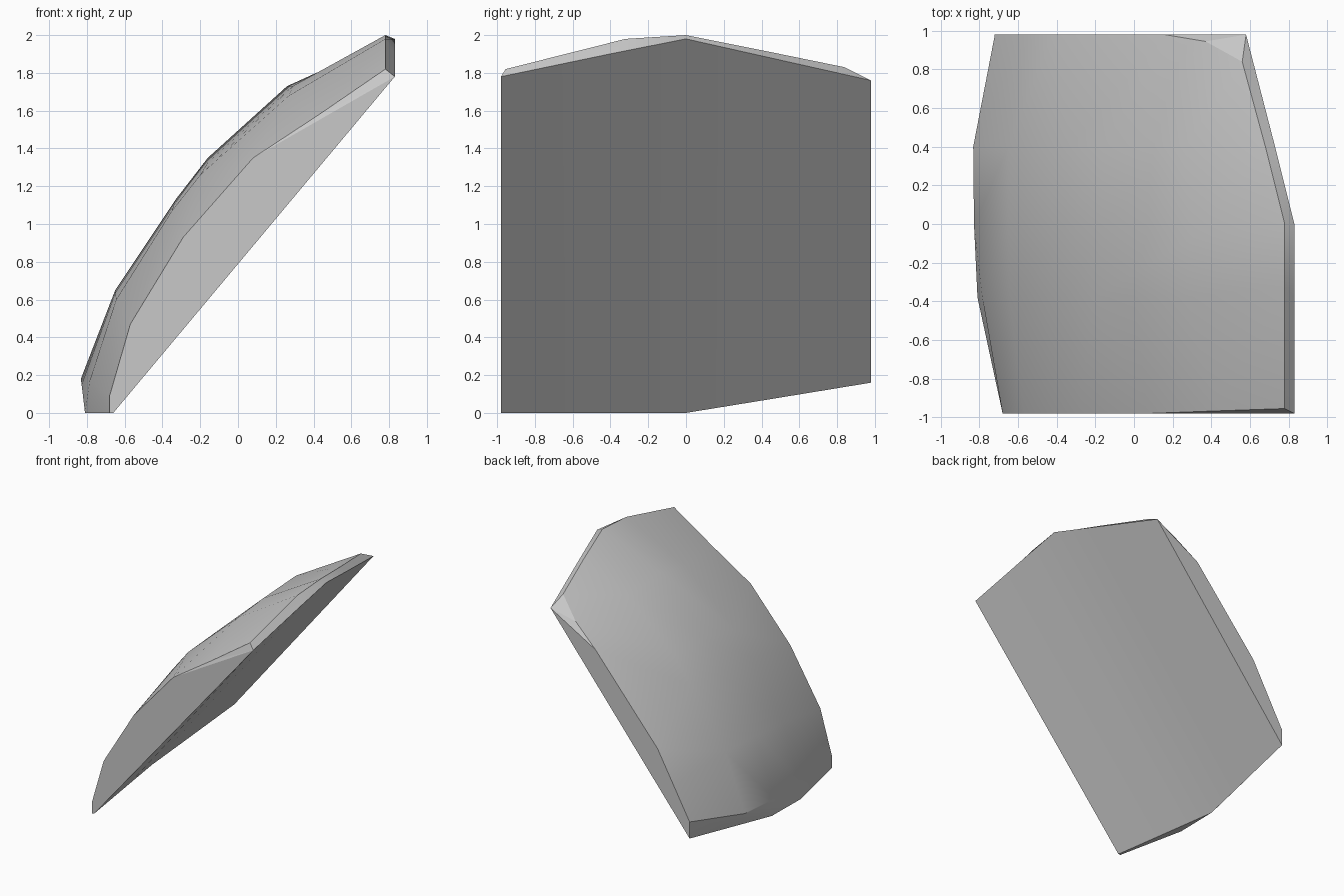
import bpy
import bmesh

cube = bpy.data.objects.get("Cube")
if cube:
    bpy.data.objects.remove(cube, do_unlink=True)

# Plain grey material
grey = bpy.data.materials.new("plain_grey")
grey.use_nodes = True
colour = (0.58, 0.58, 0.58, 1)
grey.diffuse_color = colour
grey.node_tree.nodes["Principled BSDF"].inputs["Base Color"].default_value = colour

# Cross-sections from front to back, each running from the low edge over the
# dome to the high edge: station y, (x, z) points
sections = [
    (-0.98, [(-.66, 0), (-.68, 0), (-.68, .09), (-.57, .47), (-.29, .93),
             (.08, 1.35), (.43, 1.58), (.78, 1.82), (.83, 1.78)]),
    (-0.38, [(-.749, 0), (-.81, 0), (-.785, .17), (-.645, .6), (-.35, 1.07),
             (-.2, 1.26), (.27, 1.68), (.78, 1.98), (.83, 1.905)]),
    (0.0, [(-.805, 0), (-.81, .005), (-.828, .15), (-.65, .635), (-.34, 1.1),
           (-.16, 1.325), (.29, 1.73), (.78, 2.0), (.83, 1.98)]),
    (0.4, [(-.77, .065), (-.775, .07), (-.832, .18), (-.65, .65), (-.33, 1.13),
           (-.16, 1.35), (.26, 1.73), (.68, 1.92), (.73, 1.89)]),
    (0.98, [(-.72, .16), (-.721, .165), (-.72, .30), (-.57, .57), (-.42, .84),
            (.16, 1.52), (.37, 1.69), (.56, 1.83), (.58, 1.76)]),
]
# Points that lie off their station: (section, point) -> y
shifted = {(0, 6): -0.967, (0, 7): -0.955, (1, 7): -0.32, (2, 6): -0.08,
           (4, 6): 0.945, (4, 7): 0.84}

# Curved panel: loft the sections
bm = bmesh.new()
rings = [[bm.verts.new((x, shifted.get((s, p), y), z))
          for p, (x, z) in enumerate(points)]
         for s, (y, points) in enumerate(sections)]
for a, b in zip(rings, rings[1:]):
    for i in range(len(a)):
        j = (i + 1) % len(a)
        bm.faces.new((a[i], a[j], b[j], b[i]))

# Each end is a flat cap with a small leaning bevel at the high corner
cap_faces = 0
for ring in (rings[0], rings[-1]):
    for corners in (ring[:6] + ring[8:], [ring[5], ring[6], ring[8]], ring[6:]):
        bm.faces.new(corners)
        cap_faces += 1
bmesh.ops.recalc_face_normals(bm, faces=bm.faces)

mesh = bpy.data.meshes.new("curved_panel")
bm.to_mesh(mesh)
bm.free()
mesh.materials.append(grey)
panel = bpy.data.objects.new("curved_panel", mesh)
bpy.context.collection.objects.link(panel)

# Smooth dome with crisp rims and flat ends
bpy.ops.object.select_all(action="DESELECT")
panel.select_set(True)
bpy.context.view_layer.objects.active = panel
bpy.ops.object.shade_smooth_by_angle(angle=0.6)
for face in mesh.polygons[-cap_faces:]:
    face.use_smooth = False
